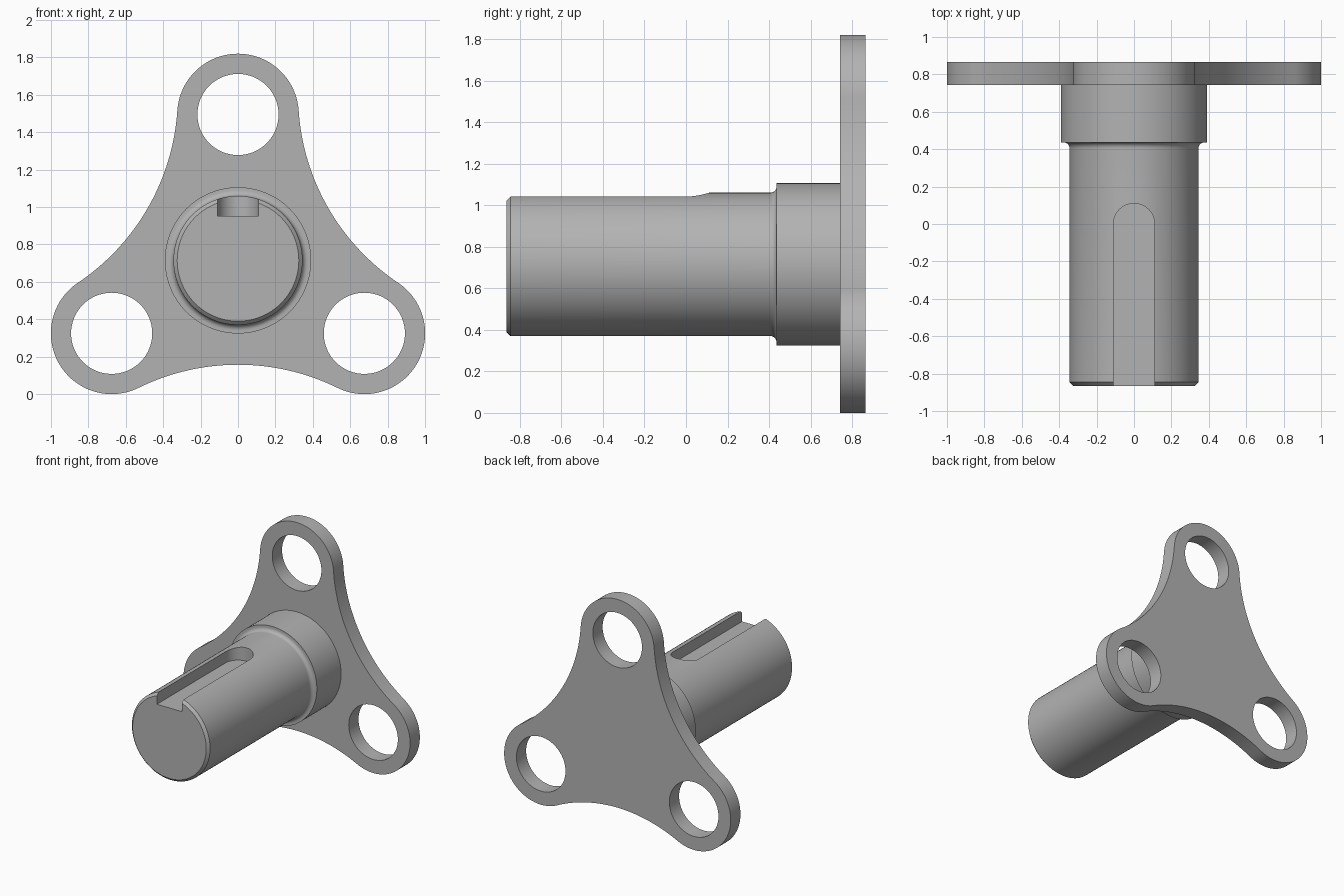
import bpy, bmesh
from math import sin, cos, pi, radians, atan2

if "Cube" in bpy.data.objects:
    bpy.data.objects.remove(bpy.data.objects["Cube"])

CZ = 0.715                       # shaft axis height
LOBE_D, LOBE_R, HOLE_R = 0.78, 0.325, 0.217
Y_BACK, Y_FLANGE, Y_STEP, Y_FRONT = 0.865, 0.742, 0.436, -0.865
SHAFT_R, BOSS_R = 0.345, 0.391

grey = bpy.data.materials.new("dark_grey")
grey.diffuse_color = (0.45, 0.45, 0.45, 1)
grey.use_nodes = True
grey.node_tree.nodes["Principled BSDF"].inputs["Base Color"].default_value = grey.diffuse_color


def finish(bm, name):
    bmesh.ops.recalc_face_normals(bm, faces=bm.faces)
    mesh = bpy.data.meshes.new(name)
    bm.to_mesh(mesh)
    bm.free()
    mesh.materials.append(grey)
    obj = bpy.data.objects.new(name, mesh)
    bpy.context.collection.objects.link(obj)
    return obj


def smooth(obj):
    bpy.ops.object.select_all(action='DESELECT')
    obj.select_set(True)
    bpy.context.view_layer.objects.active = obj
    bpy.ops.object.shade_smooth_by_angle(angle=radians(30))


def arc(cx, cz, r, a0, a1, n):
    return [(cx + r * cos(a0 + (a1 - a0) * i / n),
             cz + r * sin(a0 + (a1 - a0) * i / n)) for i in range(n + 1)]


def prism(name, loops, to_3d, depth):
    """Fill closed 2D loops (outline plus holes) and extrude along depth."""
    bm = bmesh.new()
    edges = []
    for loop in loops:
        vs = [bm.verts.new(to_3d(*p)) for p in loop]
        edges += [bm.edges.new((v, vs[(i + 1) % len(vs)])) for i, v in enumerate(vs)]
    bmesh.ops.triangle_fill(bm, use_beauty=True, use_dissolve=False, edges=edges)
    geo = bmesh.ops.extrude_face_region(bm, geom=bm.faces[:], use_keep_orig=True)
    bmesh.ops.translate(bm, vec=depth,
                        verts=[g for g in geo['geom'] if isinstance(g, bmesh.types.BMVert)])
    return finish(bm, name)


# Three-lobed flange: convex lobe arcs joined by tangent concave arcs
INNER = 0.558                    # axis to the middle of each concave side
lx, lz = LOBE_D * cos(pi / 6), LOBE_D * sin(pi / 6)
D = (lx**2 + lz**2 - (LOBE_R - INNER)**2) / (2 * (lz + LOBE_R - INNER))
RC = D - INNER
half = atan2(lx, D - lz)         # half angle of a concave arc
sweep = pi / 3 + half            # half angle of a lobe arc
outline, holes = [], []
for k in range(3):
    a = pi / 2 + k * 2 * pi / 3
    x, z = LOBE_D * cos(a), CZ + LOBE_D * sin(a)
    outline += arc(x, z, LOBE_R, a - sweep, a + sweep, 48)
    b = a + pi / 3
    outline += arc(D * cos(b), CZ + D * sin(b), RC, b + pi + half, b + pi - half, 40)[1:-1]
    holes.append(arc(x, z, HOLE_R, 0, 2 * pi, 64)[:-1])
flange = prism("flange", [outline] + holes,
               lambda u, v: (u, Y_FLANGE, v), (0, Y_BACK - Y_FLANGE, 0))
smooth(flange)

# Stepped shaft: chamfered nose, root fillet and boss, turned about the y axis
F = 0.03
profile = [(0, Y_FRONT), (SHAFT_R - 0.02, Y_FRONT), (SHAFT_R, Y_FRONT + 0.02)]
profile += arc(SHAFT_R + F, Y_STEP - F, F, pi, pi / 2, 8)
profile += [(BOSS_R, Y_STEP), (BOSS_R, Y_FLANGE + 0.01), (0, Y_FLANGE + 0.01)]
bm = bmesh.new()
vs = [bm.verts.new((r, y, CZ)) for r, y in profile]
es = [bm.edges.new(p) for p in zip(vs, vs[1:])]
bmesh.ops.spin(bm, geom=vs + es, cent=(0, 0, CZ), axis=(0, 1, 0),
               angle=2 * pi, steps=128, use_duplicate=False)
bmesh.ops.remove_doubles(bm, verts=bm.verts, dist=1e-5)
shaft = finish(bm, "shaft")

# Keyway: round-ended slot cut into the top of the shaft, open at the nose
slot = arc(0, 0, 0.11, 0, pi, 32) + [(-0.11, -1.0), (0.11, -1.0)]
cutter = prism("keyway_cutter", [slot], lambda u, v: (u, v, 0.953), (0, 0, 0.3))
cutter.hide_render = True
mod = shaft.modifiers.new("keyway", 'BOOLEAN')
mod.operation, mod.solver, mod.object = 'DIFFERENCE', 'EXACT', cutter
bpy.context.view_layer.objects.active = shaft
bpy.ops.object.modifier_apply(modifier=mod.name)
bpy.data.objects.remove(cutter)
smooth(shaft)
